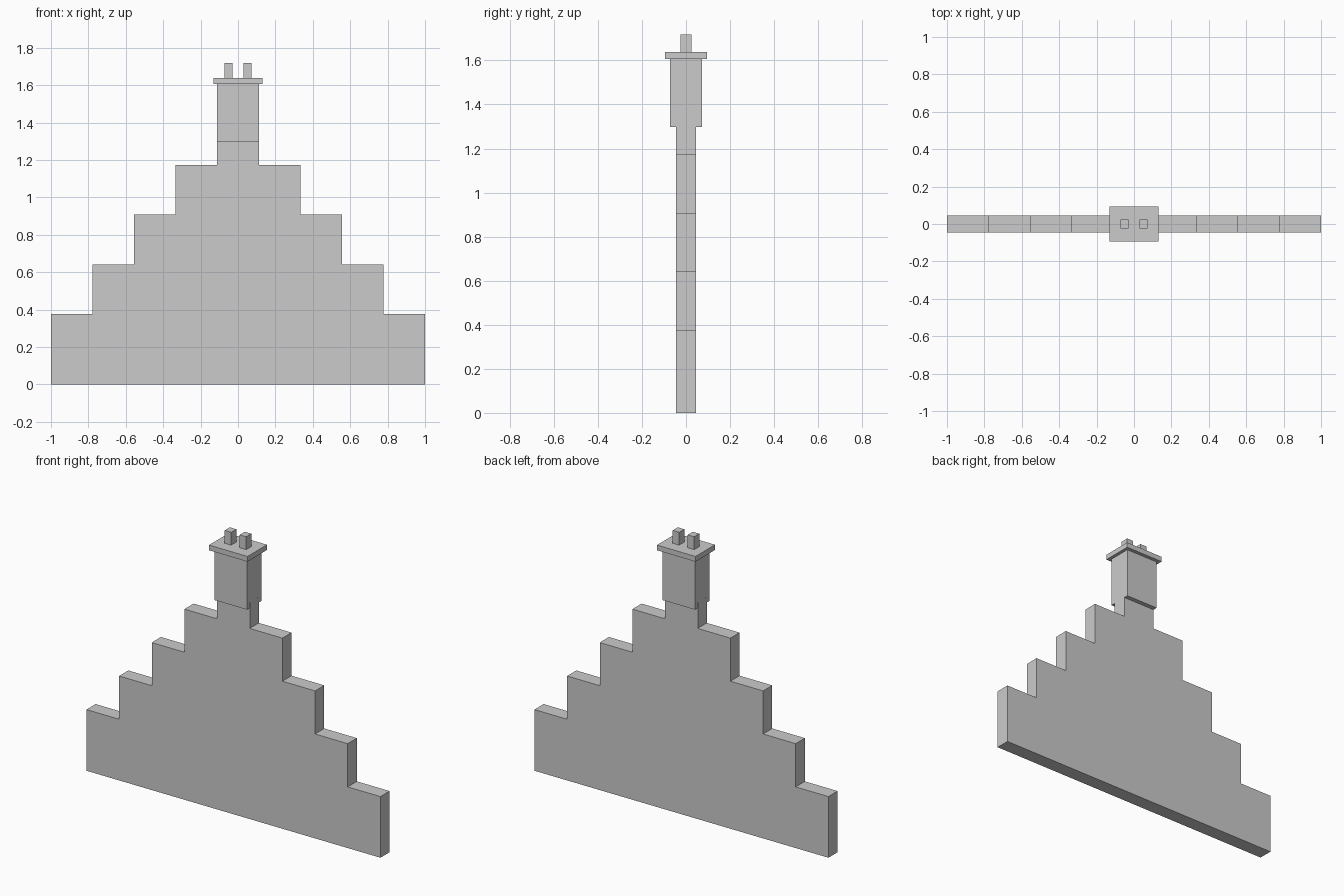
import bpy, bmesh

if "Cube" in bpy.data.objects:
    bpy.data.objects.remove(bpy.data.objects["Cube"])


def make_object(name, bm):
    bmesh.ops.recalc_face_normals(bm, faces=bm.faces[:])
    mesh = bpy.data.meshes.new(name)
    bm.to_mesh(mesh)
    bm.free()
    obj = bpy.data.objects.new(name, mesh)
    bpy.context.collection.objects.link(obj)
    return obj


def box(name, x, half_x, half_y, z0, z1):
    bm = bmesh.new()
    bmesh.ops.create_cube(bm, size=2)
    for v in bm.verts:
        v.co = (x + v.co.x * half_x, v.co.y * half_y, z0 if v.co.z < 0 else z1)
    return make_object(name, bm)


# Stepped gable wall: right-hand stair outline, mirrored, then extruded in depth
HALF_DEPTH = 0.0445
STEP = 2 / 9
tops = [0.376, 0.642, 0.907, 1.172, 1.331]
right = [(1, 0)]
for i, z in enumerate(tops):
    x = 1 - i * STEP
    right.append((x, z))
    if i < len(tops) - 1:
        right.append((x - STEP, z))
outline = right + [(-x, z) for x, z in reversed(right)]

bm = bmesh.new()
face = bm.faces.new([bm.verts.new((x, -HALF_DEPTH, z)) for x, z in outline])
ext = bmesh.ops.extrude_face_region(bm, geom=[face])
bmesh.ops.translate(bm, vec=(0, 2 * HALF_DEPTH, 0),
                    verts=[g for g in ext["geom"] if isinstance(g, bmesh.types.BMVert)])
make_object("stepped_gable_wall", bm)

# Chimney stack straddling the top of the wall, with its cap slab
box("chimney_stack", 0, 0.111, 0.072, 1.298, 1.607)
box("chimney_cap", 0, 0.131, 0.0945, 1.607, 1.639)

# Pair of chimney pots
for side, x in (("left", -0.051), ("right", 0.051)):
    box(f"chimney_pot_{side}", x, 0.022, 0.025, 1.639, 1.718)
